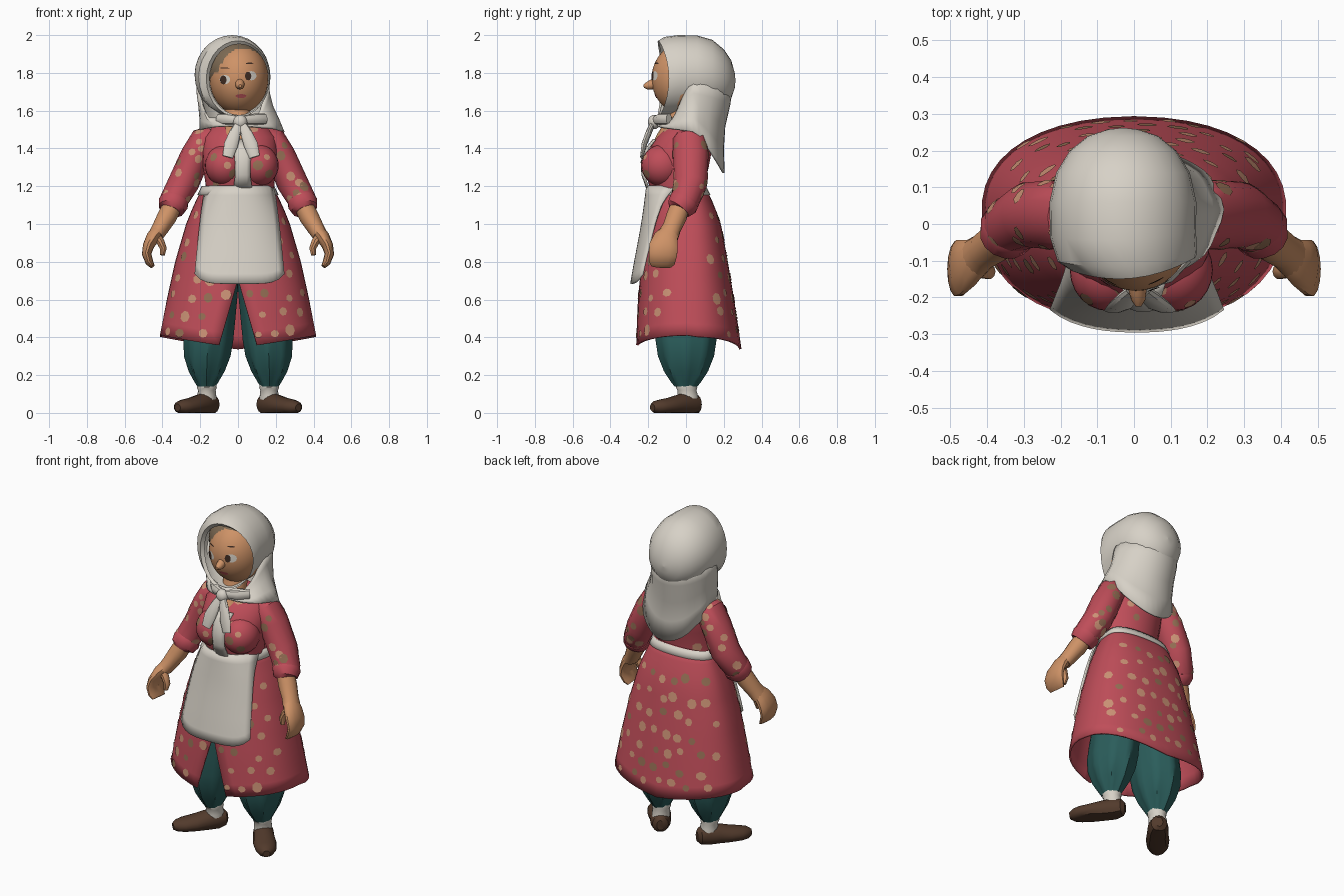
import bpy, bmesh, math, random
from mathutils import Vector
from mathutils.bvhtree import BVHTree

if "Cube" in bpy.data.objects:
    bpy.data.objects.remove(bpy.data.objects["Cube"])

random.seed(4)
PI = math.pi


def mat(name, r, g, b):
    m = bpy.data.materials.new(name)
    m.diffuse_color = (r, g, b, 1)
    m.use_nodes = True
    m.node_tree.nodes["Principled BSDF"].inputs["Base Color"].default_value = m.diffuse_color
    return m


RED = mat("rose red cloth", 0.52, 0.075, 0.10)
WHITE = mat("off white cloth", 0.68, 0.64, 0.57)
SKIN = mat("warm skin", 0.62, 0.29, 0.135)
TEAL = mat("dark teal cloth", 0.024, 0.11, 0.105)
BROWN = mat("brown leather", 0.085, 0.043, 0.025)
HAIR = mat("grey brown hair", 0.20, 0.14, 0.085)
SAND = mat("sand spot", 0.60, 0.29, 0.18)
OLIVE = mat("olive spot", 0.30, 0.16, 0.09)
LIP = mat("lip pink", 0.50, 0.09, 0.10)
DARK = mat("dark eye", 0.05, 0.025, 0.016)


def finish(name, bm, *mats, thick=0, recalc=True):
    if recalc:
        bmesh.ops.recalc_face_normals(bm, faces=bm.faces)
    me = bpy.data.meshes.new(name)
    bm.to_mesh(me)
    bm.free()
    ob = bpy.data.objects.new(name, me)
    bpy.context.collection.objects.link(ob)
    for m in mats:
        me.materials.append(m)
    if thick:
        mod = ob.modifiers.new("thickness", "SOLIDIFY")
        mod.thickness, mod.offset = thick, -1
    return ob


def loft(name, rings, m, closed=True, cap=True, thick=0):
    bm = bmesh.new()
    vs = [[bm.verts.new(p) for p in r] for r in rings]
    n = len(rings[0])
    for a, b in zip(vs, vs[1:]):
        for i in range(n if closed else n - 1):
            j = (i + 1) % n
            bm.faces.new((a[i], a[j], b[j], b[i]))
    if cap and closed:
        bm.faces.new(vs[0])
        bm.faces.new(vs[-1])
    return finish(name, bm, m, thick=thick)


def oval(cx, cy, z, rx, ry, n=24, ripple=0, k=8):
    out = []
    for i in range(n):
        a = 2 * PI * i / n
        f = 1 + ripple * math.cos(k * a)
        out.append((cx + rx * f * math.cos(a), cy + ry * f * math.sin(a), z))
    return out


def tube(name, path, m, side=(0, 1, 0), n=14, floor=None):
    """path entries: x, y, z, radius across, radius along the side axis"""
    pts = [Vector(p[:3]) for p in path]
    rings = []
    for i, p in enumerate(path):
        t = (pts[min(i + 1, len(pts) - 1)] - pts[max(i - 1, 0)]).normalized()
        s = Vector(side)
        s = (s - t * s.dot(t)).normalized()
        u = t.cross(s)
        ring = [pts[i] + u * p[3] * math.cos(2 * PI * j / n) + s * p[4] * math.sin(2 * PI * j / n)
                for j in range(n)]
        if floor is not None:
            for v in ring:
                v.z = max(v.z, floor)
        rings.append(ring)
    return loft(name, rings, m)


def ball(name, loc, rad, *mats, seg=24):
    bm = bmesh.new()
    bmesh.ops.create_uvsphere(bm, u_segments=seg, v_segments=seg * 3 // 4, radius=1)
    for v in bm.verts:
        v.co = Vector(loc) + Vector(v.co[k] * rad[k] for k in range(3))
    return finish(name, bm, *mats)


def surface(ob):
    bpy.context.view_layer.update()
    return BVHTree.FromObject(ob, bpy.context.evaluated_depsgraph_get())


def decal(bm, tree, origin, d, ru, rv, lift=0.003, mi=0, reach=1.0, n=9):
    """thin disc hugging the surface hit by a ray"""
    hit, nor, _, _ = tree.ray_cast(Vector(origin), Vector(d), reach)
    if hit is None or nor.dot(Vector(d)) > -.25:
        return
    u = Vector((0, 0, 1)).cross(nor).normalized()
    v = nor.cross(u)
    def put(p):
        return bm.verts.new(tree.find_nearest(p)[0] + nor * lift)
    c = put(hit)
    rim = [put(hit + u * ru * math.cos(2 * PI * i / n) + v * rv * math.sin(2 * PI * i / n)) for i in range(n)]
    for i in range(n):
        bm.faces.new((c, rim[i], rim[(i + 1) % n])).material_index = mi


# ---- skirt with front slit: z, half width, front y, back y
SK = [(1.2, .185, -.19, .10), (1.1, .235, -.20, .15), (1.0, .275, -.21, .185), (.8, .333, -.235, .222),
      (.6, .377, -.255, .255), (.33, .43, -.27, .295)]
P = 2 / 2.3


def prof(z):
    for a, b in zip(SK, SK[1:]):
        if z >= b[0]:
            t = (a[0] - z) / (a[0] - b[0])
            return [a[k] + (b[k] - a[k]) * t for k in (1, 2, 3)]
    return SK[-1][1:]


def skirt_pt(a, z, grow=0):
    rx, yf, yb = prof(z)
    c, s = math.cos(a), math.sin(a)
    y = .03 + ((yb - .03) if s > 0 else (.03 - yf)) * math.copysign(abs(s) ** P, s)
    return Vector((math.copysign(abs(c) ** P, c) * rx, y, z)) + Vector((c, s, 0)) * grow


rings = []
for i in range(13):
    z0 = 1.2 - i * (1.2 - .345) / 12
    gap = .002 + max(0, .7 - z0) * .28
    d = math.asin((gap / prof(z0)[0]) ** (1 / P))
    ring = []
    for j in range(41):
        a = -PI / 2 + d + (2 * PI - 2 * d) * j / 40
        hem = .338 + .065 * abs(math.cos(a)) + (.008 if math.sin(a) < 0 else 0)
        ring.append(skirt_pt(a, 1.2 + (hem - 1.2) * i / 12))
    rings.append(ring)
skirt = loft("skirt", rings, RED, closed=False, thick=.012)

# ---- apron, waistband, bib
rows = []
for i in range(11):
    row = []
    for j in range(17):
        u = -1 + j / 8
        z = 1.205 - i / 10 * (.52 - .05 * abs(u) ** 6)
        x = u * (.178 + .06 * (i / 10) ** .7)
        rx, yf, _ = prof(z)
        c = min(1, abs(x) / rx) ** (1 / P)
        row.append((x + .008, .03 - (.03 - yf) * (1 - c * c) ** (P / 2) - .021 - .028 * (i / 10) ** 1.5, z))
    rows.append(row)
loft("apron", rows, WHITE, closed=False, thick=.01)
loft("waistband", [[skirt_pt(2 * PI * j / 32, z, .007) for j in range(32)] for z in (1.155, 1.18, 1.2)], WHITE,
     cap=False, thick=.01)
bib = [(1.19, .05, -.212), (1.26, .04, -.236), (1.33, .042, -.24), (1.40, .048, -.215), (1.45, .06, -.175)]
loft("bib", [[(.025 + w * u, y + .01 * u * u, z) for u in (-1, -.5, 0, .5, 1)] for z, w, y in bib], WHITE,
     closed=False, thick=.008)

# ---- jacket body, bust, neck
body = [(1.17, .18, -.185, .095), (1.22, .183, -.20, .10), (1.30, .195, -.225, .12), (1.38, .20, -.205, .135),
        (1.46, .195, -.155, .135), (1.51, .15, -.11, .11), (1.54, .09, -.08, .08)]
jacket = loft("jacket_body", [oval(.01, (f + b) / 2, z, w, (b - f) / 2) for z, w, f, b in body], RED)
busts = [ball("bust", (.02 + s * .09, -.125, 1.31), (.105, .112, .11), RED) for s in (-1, 1)]
loft("neck", [oval(0, y, z, w, d, 16) for z, y, w, d in
              ((1.42, -.10, .085, .08), (1.48, -.07, .085, .08), (1.56, -.03, .07, .07), (1.64, -.02, .07, .07))], SKIN)

# ---- arms and legs, both sides
sleeves = []
for s in (-1, 1):
    def arm(name, pts, m, **k):
        return tube(name, [(s * p[0],) + p[1:] for p in pts], m, **k)
    sleeves.append(arm("sleeve", [(.13, .02, 1.475, .05, .07), (.175, .02, 1.445, .078, .09), (.225, .025, 1.36, .08, .095),
                                  (.287, .025, 1.22, .082, .09), (.34, -.005, 1.125, .074, .077),
                                  (.352, -.035, 1.085, .066, .064)], RED))
    arm("sleeve_cuff", [(.336, -.005, 1.125, .076, .079), (.342, -.015, 1.11, .08, .082), (.352, -.04, 1.08, .07, .068),
                        (.354, -.042, 1.075, .05, .05)], RED)
    arm("forearm", [(.34, -.025, 1.11, .05, .052), (.375, -.05, 1.04, .052, .055), (.41, -.075, .98, .045, .05),
                    (.435, -.095, .94, .04, .058)], SKIN)
    arm("hand", [(.42, -.085, .965, .038, .047), (.45, -.105, .93, .036, .066), (.474, -.118, .885, .03, .077),
                 (.484, -.122, .84, .025, .077), (.468, -.128, .795, .021, .07), (.452, -.13, .775, .012, .055)], SKIN)
    arm("thumb", [(.435, -.115, .94, .025, .03), (.41, -.125, .905, .021, .024), (.395, -.13, .87, .018, .021),
                  (.40, -.135, .835, .012, .014)], SKIN, n=10)
    loft("trouser_leg", [oval(s * x, 0, z, w, d, 32, r) for x, z, w, d, r in
                         ((.167, .14, .048, .06, .02), (.167, .165, .06, .075, .07), (.166, .22, .09, .11, .06),
                          (.163, .30, .118, .142, .045), (.157, .38, .127, .155, .035), (.142, .50, .125, .155, .025),
                          (.125, .62, .12, .15, .02), (.11, .74, .115, .14, 0), (.10, .85, .10, .12, 0))], TEAL)
    loft("sock", [oval(s * .165, y, z, w, w * 1.1, 14) for z, w, y in
                  ((.05, .05, .01), (.09, .05, .01), (.12, .047, .005), (.135, .053, .003), (.155, .05, .003))], WHITE)
    arm("shoe", [(.125, .072, .045, .02, .03), (.135, .058, .045, .045, .05), (.16, .02, .045, .058, .063),
                 (.198, -.03, .042, .06, .058), (.24, -.08, .036, .066, .047), (.282, -.13, .032, .06, .04),
                 (.305, -.16, .03, .044, .034), (.32, -.178, .028, .02, .02)], BROWN, side=(0, 0, 1), n=16, floor=0)

# ---- head and hair, hairline chosen by position
head = ball("head", (.005, -.01, 1.77), (.155, .172, .19), SKIN, HAIR, seg=48)
for f in head.data.polygons:
    x, y, z = f.center
    if z > 1.8 and (((x - .03) / .14) ** 2 + ((z - 1.755) / .175) ** 2 > 1 or y > 0):
        f.material_index = 1
ball("hair", (-.012, -.01, 1.825), (.155, .135, .14), HAIR, seg=32)
tube("nose", [(.01, -.16, 1.745, .026, .03), (.01, -.185, 1.737, .024, .026), (.012, -.208, 1.731, .019, .019),
              (.012, -.224, 1.73, .008, .008)], SKIN, side=(0, 0, 1), n=12)
tree = surface(head)
bm = bmesh.new()
for x, z, ru, rv, lift, mi in ((-.07, 1.765, .034, .025, .003, 0), (.07, 1.785, .032, .025, .003, 0),
                               (-.075, 1.763, .021, .024, .006, 1), (.052, 1.783, .018, .023, .006, 1),
                               (-.07, 1.825, .03, .004, .003, 1), (.06, 1.85, .024, .004, .003, 1),
                               (.016, 1.678, .03, .012, .003, 2)):
    decal(bm, tree, (x, -.8, z), (0, 1, 0), ru, rv, lift, mi, n=12)
finish("face_details", bm, WHITE, DARK, LIP, recalc=False)

# ---- headscarf: hood, neck drape, knot and tails
hood = [(.005, -.085, 1.765, .156, .188), (0, -.11, 1.768, .168, .202), (-.018, -.09, 1.778, .19, .212),
        (-.03, -.03, 1.788, .199, .212), (-.03, .06, 1.79, .2, .208), (-.03, .14, 1.785, .182, .19),
        (-.03, .20, 1.775, .145, .15), (-.03, .24, 1.765, .095, .10), (-.03, .258, 1.76, .04, .04),
        (-.03, .262, 1.76, .001, .001)]
rings = []
for k, (cx, y, cz, rx, rz) in enumerate(hood):
    w = max(0, 1 - k / 4)
    rings.append([(cx + rx * math.cos(a), y + w * (.025 * math.cos(a) - .05 * math.sin(a) ** 2), cz + rz * math.sin(a))
                  for a in (2 * PI * j / 28 for j in range(28))])
loft("scarf_hood", rings, WHITE, cap=False)
rings = []
for q, cx, rx, yf, yb in ((0, -.03, .192, -.10, .246), (.25, -.026, .194, -.115, .236), (.5, -.014, .198, -.135, .208),
                          (.75, .004, .21, -.15, .20), (1, .016, .225, -.155, .205)):
    ring = []
    for j in range(36):
        a = 2 * PI * j / 36
        c, s = math.cos(a), math.sin(a)
        top = 1.76 if s > 0 else 1.76 - .195 * min(1, -s / .75) ** 1.4
        low = 1.49 - (.22 * s ** 1.3 if s > 0 else .03 * s)
        ring.append((cx + rx * c * (1 + .02 * math.cos(9 * a) * q), .04 + s * (yb - .04 if s > 0 else .04 - yf),
                     top + (low - top) * q))
    rings.append(ring)
loft("scarf_drape", rings, WHITE, cap=False, thick=.012)
ball("scarf_knot", (.012, -.168, 1.54), (.038, .034, .038), WHITE, seg=12)
for dx in (-.07, .08):
    tube("scarf_tail", [(.012, -.17, 1.545, .02, .014), (.012 + dx * .35, -.195, 1.49, .03, .016),
                        (.012 + dx * .7, -.222, 1.42, .037, .014), (.012 + dx * .95, -.235, 1.355, .028, .008)],
         WHITE, n=10)
    tube("scarf_fold", [(.012, -.165, 1.55, .022, .018), (.012 + dx, -.14, 1.555, .03, .022),
                        (.012 + dx * 1.6, -.09, 1.555, .03, .022)], WHITE, side=(0, 1, 0), n=10)

# ---- printed spots on the red cloth
def spot(bm, tree, o, d, reach):
    r = random.uniform(.019, .031)
    decal(bm, tree, o, d, r, r * random.uniform(.8, 1.1), .003, int(random.random() < .3), reach, 7)


bm = bmesh.new()
tree = surface(skirt)
for i, z in enumerate((.43, .52, .62, .72, .82, .92, 1.03)):
    n = 20 - i
    for j in range(n):
        a = 2 * PI * (j + .5 * (i % 2) + random.uniform(-.2, .2)) / n
        d = Vector((math.cos(a), math.sin(a), 0))
        if abs(d.y) > .32:
            spot(bm, tree, d + Vector((0, .02, z + random.uniform(-.02, .02))), -d, .95)
for ob in [jacket] + busts + sleeves:
    tree = surface(ob)
    xs = [v.co.x for v in ob.data.vertices]
    zs = [v.co.z for v in ob.data.vertices]
    count = 26 if ob in sleeves else 5
    for k in range(count):
        x = random.uniform(min(xs) + .01, max(xs) - .01)
        z = min(zs) + (max(zs) - min(zs)) * (k + .5) / count
        for s in (-1, 1):
            spot(bm, tree, (x, s, z), (0, -s, 0), 1.1)
finish("cloth_spots", bm, SAND, OLIVE, recalc=False)

# ---- smooth shading with crisp edges
for ob in bpy.data.objects:
    ob.select_set(ob.type == "MESH")
bpy.context.view_layer.objects.active = skirt
bpy.ops.object.shade_smooth_by_angle(angle=math.radians(35))
